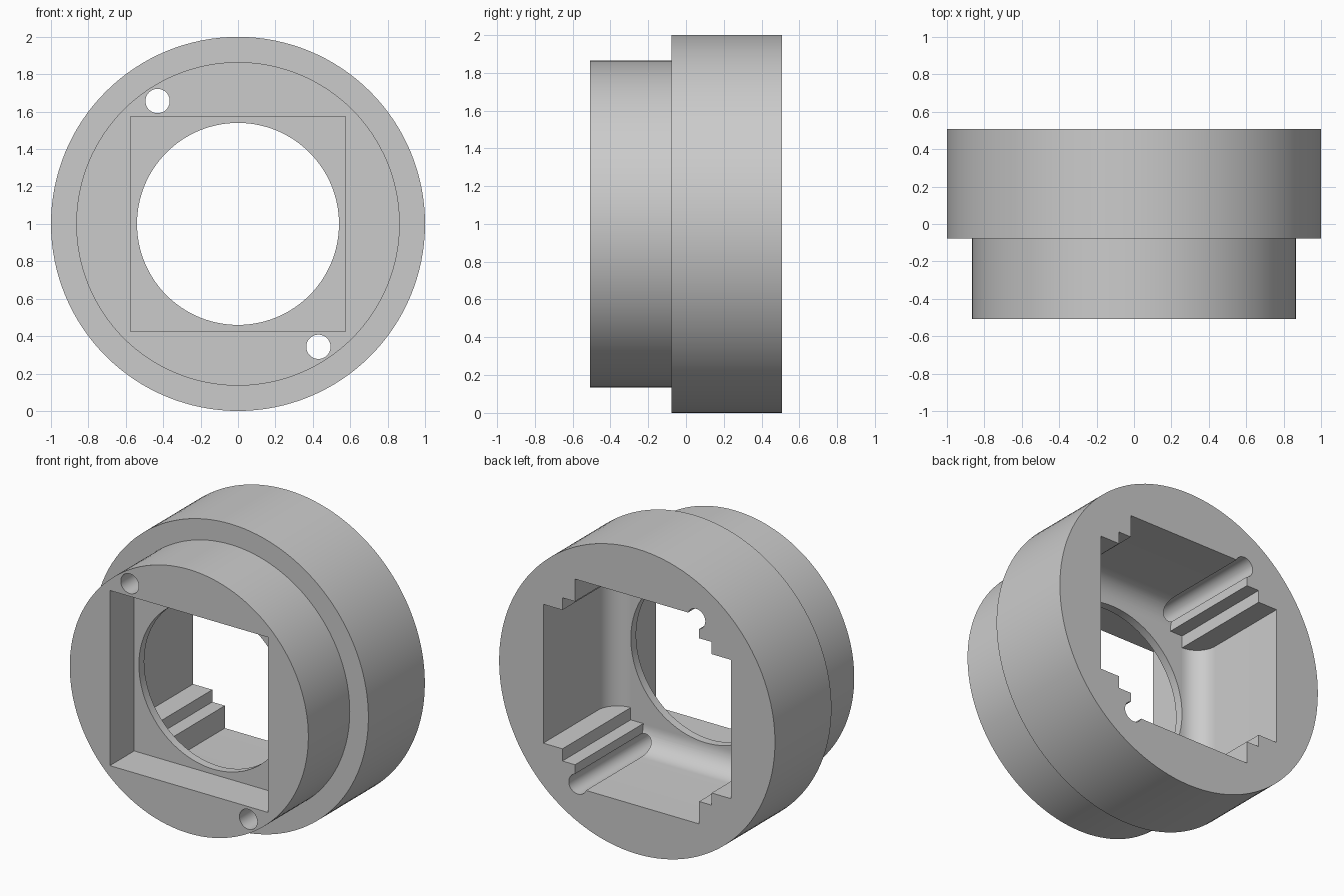
import bpy, bmesh
from math import pi, sin, cos, radians
from mathutils import Matrix

old = bpy.data.objects.get("Cube")
if old:
    bpy.data.objects.remove(old, do_unlink=True)

FRONT, SHOULDER, BACK = -0.507, -0.078, 0.507   # depths along y
POCKET, FLOOR = -0.255, -0.2                    # both faces of the thin web
FILLET = 0.14
OUT = 0.7                                       # cutters overshoot to here

grey = bpy.data.materials.new("light_grey")
grey.use_nodes = True
grey.diffuse_color = (0.6, 0.6, 0.6, 1)
grey.node_tree.nodes["Principled BSDF"].inputs["Base Color"].default_value = grey.diffuse_color


def finish(name, bm):
    bmesh.ops.recalc_face_normals(bm, faces=bm.faces)
    mesh = bpy.data.meshes.new(name)
    bm.to_mesh(mesh)
    bm.free()
    mesh.materials.append(grey)
    obj = bpy.data.objects.new(name, mesh)
    bpy.context.collection.objects.link(obj)
    return obj


def prism(name, points, vector):
    """Closed outline pushed along a vector."""
    bm = bmesh.new()
    face = bm.faces.new([bm.verts.new(p) for p in points])
    ext = bmesh.ops.extrude_face_region(bm, geom=[face])
    moved = [v for v in ext["geom"] if isinstance(v, bmesh.types.BMVert)]
    bmesh.ops.translate(bm, verts=moved, vec=vector)
    return finish(name, bm)


def disc(name, radius, y0, y1, x=0, z=1, sides=128):
    ring = [(x + radius * cos(2 * pi * i / sides), y0, z + radius * sin(2 * pi * i / sides))
            for i in range(sides)]
    return prism(name, ring, (0, y1 - y0, 0))


def block(name, hx, hz, y0, y1):
    corners = [(-hx, y0, 1 - hz), (hx, y0, 1 - hz), (hx, y0, 1 + hz), (-hx, y0, 1 + hz)]
    return prism(name, corners, (0, y1 - y0, 0))


def filleted_slot(name, half, width, upright):
    """Slot from the back whose two floor edges are rounded."""
    c, steps = half - FILLET, 16
    side = [(c + FILLET * sin(pi / 2 * i / steps), FLOOR + FILLET * (1 - cos(pi / 2 * i / steps)))
            for i in range(steps + 1)] + [(half, OUT)]
    outline = side + [(-u, y) for u, y in reversed(side)]
    if upright:
        return prism(name, [(-width, y, 1 + u) for u, y in outline], (2 * width, 0, 0))
    return prism(name, [(u, y, 1 - width) for u, y in outline], (0, 0, 2 * width))


def combine(body, tool, operation):
    mod = body.modifiers.new(operation, 'BOOLEAN')
    mod.operation, mod.solver, mod.object = operation, 'EXACT', tool
    bpy.context.view_layer.objects.active = body
    bpy.ops.object.modifier_apply(modifier=mod.name)
    bpy.data.objects.remove(tool, do_unlink=True)


# Stepped round housing, turned from one profile around the y axis
bm = bmesh.new()
profile = [(0, FRONT), (0.865, FRONT), (0.865, SHOULDER), (1, SHOULDER), (1, BACK), (0, BACK)]
verts = [bm.verts.new((r, y, 1)) for r, y in profile]
edges = [bm.edges.new(pair) for pair in zip(verts, verts[1:])]
bmesh.ops.spin(bm, geom=verts + edges, cent=(0, 0, 1), axis=(0, 1, 0), angle=2 * pi, steps=128)
bmesh.ops.remove_doubles(bm, verts=bm.verts, dist=1e-4)
bmesh.ops.dissolve_limit(bm, angle_limit=radians(0.5), verts=bm.verts, edges=bm.edges)
housing = finish("housing", bm)

# Stepped back cavity
cavity = block("cavity_centre", 0.541, 0.535, FLOOR, OUT)
combine(cavity, filleted_slot("cavity_wide", 0.68, 0.455, False), 'UNION')
combine(cavity, filleted_slot("cavity_tall", 0.682, 0.45, True), 'UNION')
combine(housing, cavity, 'DIFFERENCE')

# Square front pocket and the round opening in the web
combine(housing, block("front_pocket", 0.574, 0.574, -OUT, POCKET), 'DIFFERENCE')
combine(housing, disc("opening", 0.54, -0.4, 0), 'DIFFERENCE')

# Two screw holes on opposite corners, running right through
for s in (-1, 1):
    combine(housing, disc("screw_hole", 0.065, -OUT, OUT, 0.43 * s, 1 - 0.657 * s, 40), 'DIFFERENCE')

bpy.ops.object.select_all(action='DESELECT')
housing.select_set(True)
bpy.context.view_layer.objects.active = housing
bpy.ops.object.shade_smooth_by_angle(angle=radians(30))
